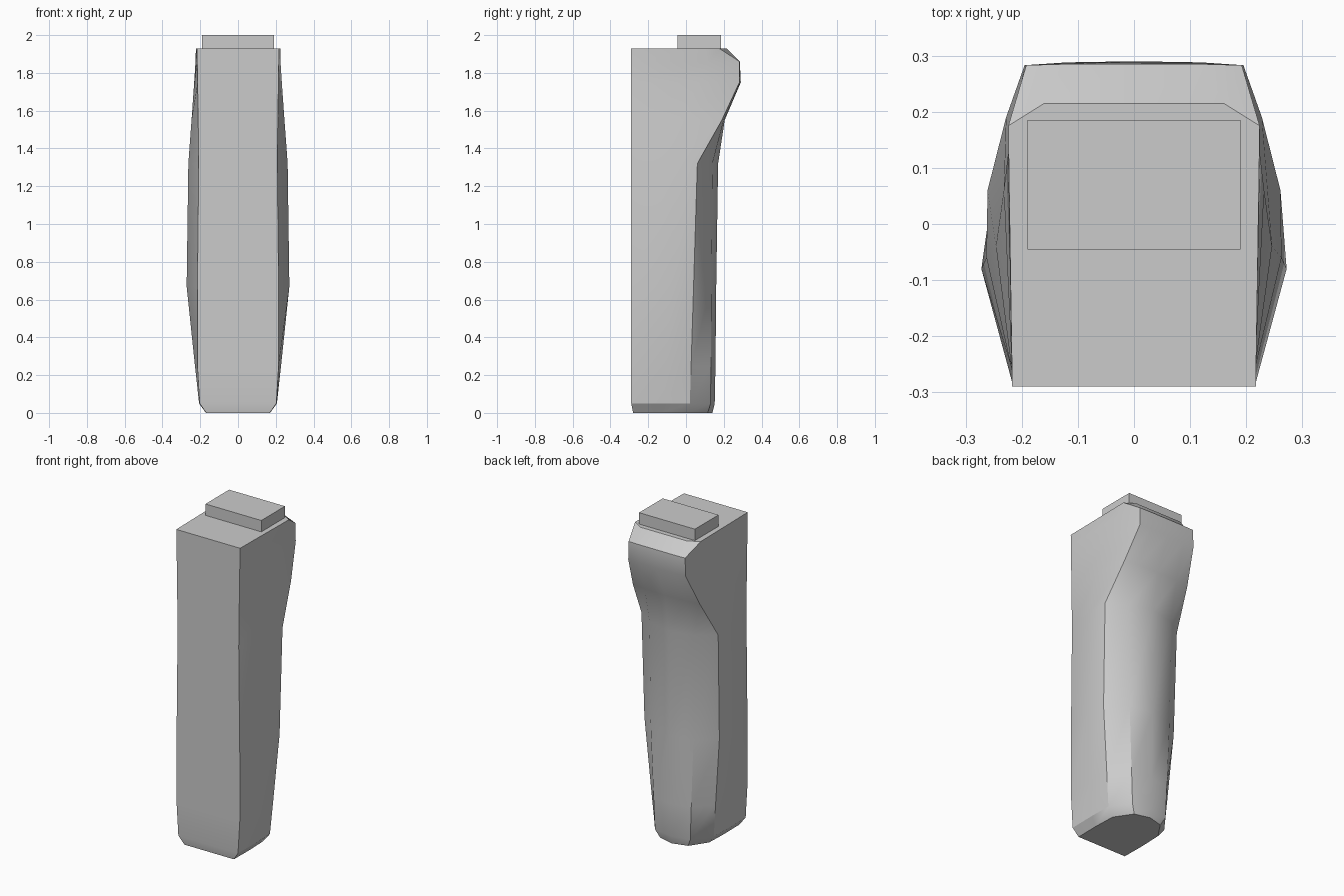
import bpy, bmesh, math

# Half cross-sections of the grip: z, then front corner, side bulge,
# rear side edge, rear chamfer, rear centre as (x, y)
SECTIONS = [
    (0.00, (0.168, -0.28), (0.170, -0.13), (0.165, 0.01), (0.095, 0.115), (0, 0.14)),
    (0.05, (0.203, -0.29), (0.206, -0.12), (0.203, 0.02), (0.120, 0.130), (0, 0.152)),
    (0.25, (0.215, -0.29), (0.228, -0.10), (0.220, 0.027), (0.128, 0.132), (0, 0.156)),
    (0.67, (0.215, -0.29), (0.272, -0.08), (0.255, 0.04), (0.145, 0.135), (0, 0.16)),
    (1.32, (0.208, -0.29), (0.263, -0.06), (0.261, 0.06), (0.150, 0.140), (0, 0.17)),
    (1.55, (0.211, -0.29), (0.246, -0.04), (0.228, 0.19), (0.140, 0.200), (0, 0.205)),
    (1.75, (0.214, -0.29), (0.232, 0.06), (0.195, 0.283), (0.120, 0.288), (0, 0.29)),
    (1.86, (0.216, -0.29), (0.225, 0.12), (0.192, 0.283), (0.120, 0.285), (0, 0.285)),
    (1.93, (0.217, -0.29), (0.223, 0.10), (0.224, 0.175), (0.160, 0.215), (0, 0.215)),
]


def finish(bm, name):
    bmesh.ops.recalc_face_normals(bm, faces=bm.faces)
    mesh = bpy.data.meshes.new(name)
    bm.to_mesh(mesh)
    bm.free()
    obj = bpy.data.objects.new(name, mesh)
    bpy.context.collection.objects.link(obj)
    return obj


# Lofted grip body
bm = bmesh.new()
rings = []
for z, *half in SECTIONS:
    outline = half + [(-x, y) for x, y in reversed(half[:-1])]
    rings.append([bm.verts.new((x, y, z)) for x, y in outline])
count = len(rings[0])
for low, high in zip(rings, rings[1:]):
    for i in range(count):
        j = (i + 1) % count
        bm.faces.new((low[i], low[j], high[j], high[i]))
bm.faces.new(rings[0])
bm.faces.new(rings[-1])
grip = finish(bm, "grip_body")
bpy.context.view_layer.objects.active = grip
grip.select_set(True)
bpy.ops.object.shade_smooth_by_angle(angle=math.radians(30))

# Raised mounting block on top
bpy.ops.mesh.primitive_cube_add(size=1, location=(0, 0.07, 1.96))
block = bpy.context.object
block.name = "mounting_block"
block.scale = (0.38, 0.23, 0.08)
